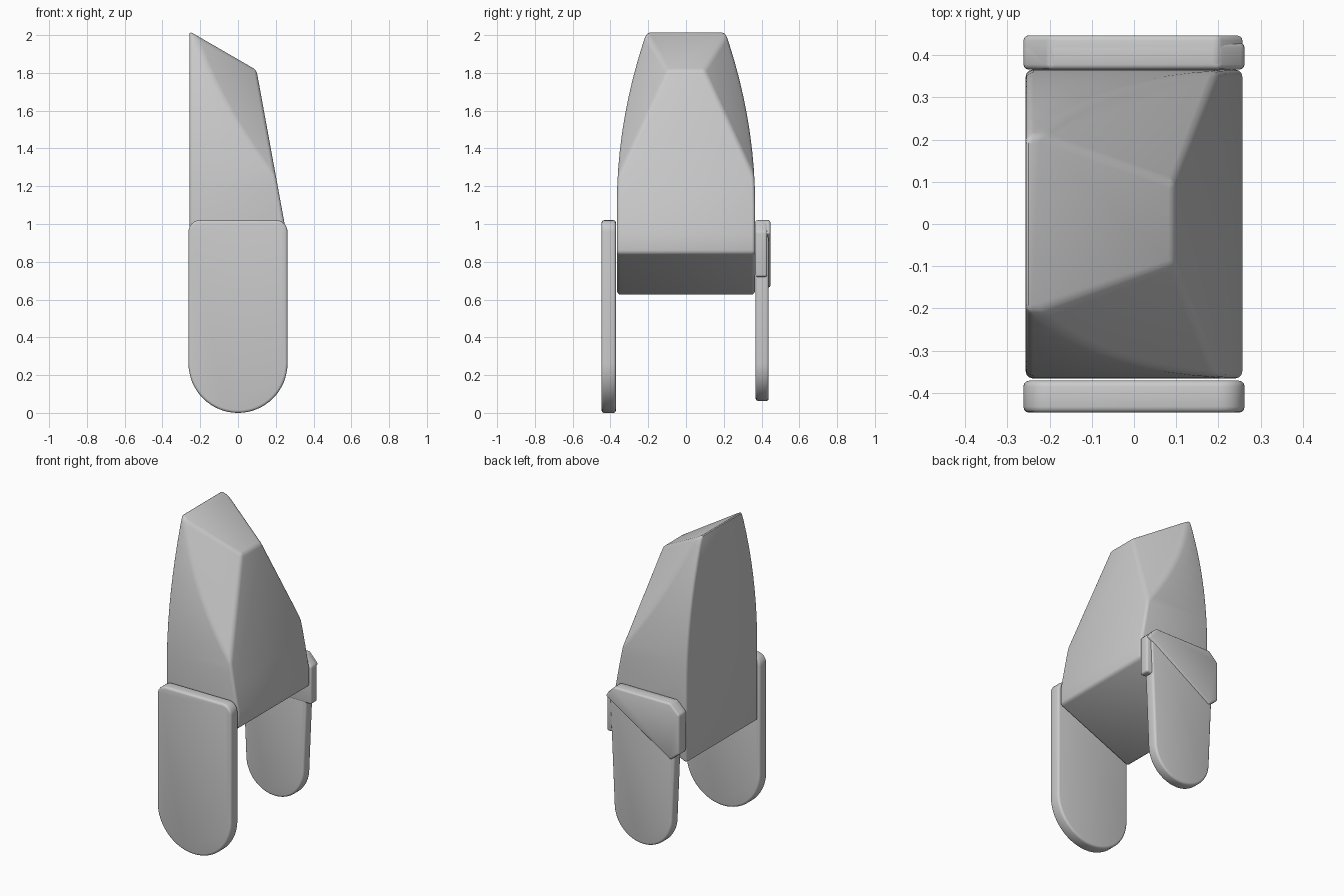
import bpy, bmesh, math
from mathutils import Vector

cube = bpy.data.objects.get("Cube")
if cube:
    bpy.data.objects.remove(cube, do_unlink=True)


def finish(name, bm, bevel, segments=3):
    """Turn a bmesh into a rounded, smooth-shaded object."""
    bmesh.ops.recalc_face_normals(bm, faces=bm.faces)
    mesh = bpy.data.meshes.new(name)
    bm.to_mesh(mesh)
    bm.free()
    obj = bpy.data.objects.new(name, mesh)
    bpy.context.collection.objects.link(obj)
    mod = obj.modifiers.new("Rounded edges", "BEVEL")
    mod.width = bevel
    mod.segments = segments
    mod.limit_method = "ANGLE"
    mod.angle_limit = math.radians(25)
    mod.use_clamp_overlap = False
    bpy.ops.object.select_all(action="DESELECT")
    obj.select_set(True)
    bpy.context.view_layer.objects.active = obj
    bpy.ops.object.modifier_apply(modifier=mod.name)
    bpy.ops.object.shade_smooth_by_angle(angle=math.radians(40))
    return obj


def prism(points, offset):
    """Extrude a closed outline of 3D points along an offset."""
    bm = bmesh.new()
    face = bm.faces.new([bm.verts.new(p) for p in points])
    ext = bmesh.ops.extrude_face_region(bm, geom=[face])
    moved = [g for g in ext["geom"] if isinstance(g, bmesh.types.BMVert)]
    bmesh.ops.translate(bm, vec=offset, verts=moved)
    return bm


def cut(bm, point, normal):
    """Slice away everything on the normal's side and cap the hole."""
    geom = bm.verts[:] + bm.edges[:] + bm.faces[:]
    res = bmesh.ops.bisect_plane(bm, geom=geom, plane_co=point,
                                 plane_no=normal, clear_outer=True)
    edges = [g for g in res["geom_cut"] if isinstance(g, bmesh.types.BMEdge)]
    bmesh.ops.contextual_create(bm, geom=edges)


def panel(name, outline, y0, y1, bevel):
    bm = prism([(x, y0, z) for x, z in outline], (0, y1 - y0, 0))
    return finish(name, bm, bevel)


def tongue(radius, centre_z, top_z, top_half, corner):
    """Outline with a half-round bottom and softened top corners."""
    steps = 32
    pts = [(-radius * math.cos(math.pi * i / steps),
            centre_z - radius * math.sin(math.pi * i / steps))
           for i in range(steps + 1)]
    arc = [(top_half - corner + corner * math.cos(math.pi * i / 12),
            top_z - corner + corner * math.sin(math.pi * i / 12))
           for i in range(7)]
    return pts + arc + [(-x, z) for x, z in reversed(arc)]


# Body: arched block running along x, sliced by the sloping faces
HALF_X, HALF_Y = 0.257, 0.366
side = [(HALF_Y, 0.5)]
for i in range(11):
    t = i / 10
    side.append((HALF_Y - 0.17 * t * t, 1.1 + 0.95 * t))
outline = side + [(-y, z) for y, z in reversed(side)]
body = prism([(-HALF_X, y, z) for y, z in outline], (2 * HALF_X, 0, 0))

cut(body, (-HALF_X, 0, 2.02), (0.5, 0, 0.865))       # sloping crown
cut(body, (0.203, 0, 1.24), (0.984, 0, 0.18))        # leaning face
cut(body, (-HALF_X, 0, 0.62), (0.40, 0, -0.92))      # slanted underside
for s in (1, -1):                                     # corner facets
    a = Vector((-0.19, 0.205 * s, 1.975))
    b = Vector((0.099, 0.1 * s, 1.81))
    c = Vector((0.203, 0.362 * s, 1.24))
    normal = (b - a).cross(c - a) * s
    cut(body, a, normal if normal.x > 0 else -normal)
bmesh.ops.remove_doubles(body, verts=body.verts, dist=0.008)
finish("body", body, 0.018)

# Front plate: long tongue on the -y end
panel("front_plate", tongue(0.262, 0.262, 1.02, 0.262, 0.06),
      -0.447, -0.371, 0.014)

# Back leg: slimmer and shorter tongue on the +y end
panel("back_leg", tongue(0.205, 0.268, 0.99, 0.235, 0.04),
      0.368, 0.438, 0.014)

# Back bracket: inner block holding the leg, with a diagonal outer flap
panel("back_bracket", [(-0.262, 0.72), (0.262, 0.72), (0.262, 0.96),
                       (0.2, 1.02), (-0.2, 1.02), (-0.262, 0.96)],
      0.366, 0.43, 0.012)
panel("back_flap", [(-0.262, 0.71), (-0.2, 0.66), (0.262, 0.95),
                    (0.2, 1.02), (-0.2, 1.02), (-0.262, 0.96)],
      0.37, 0.447, 0.012)
